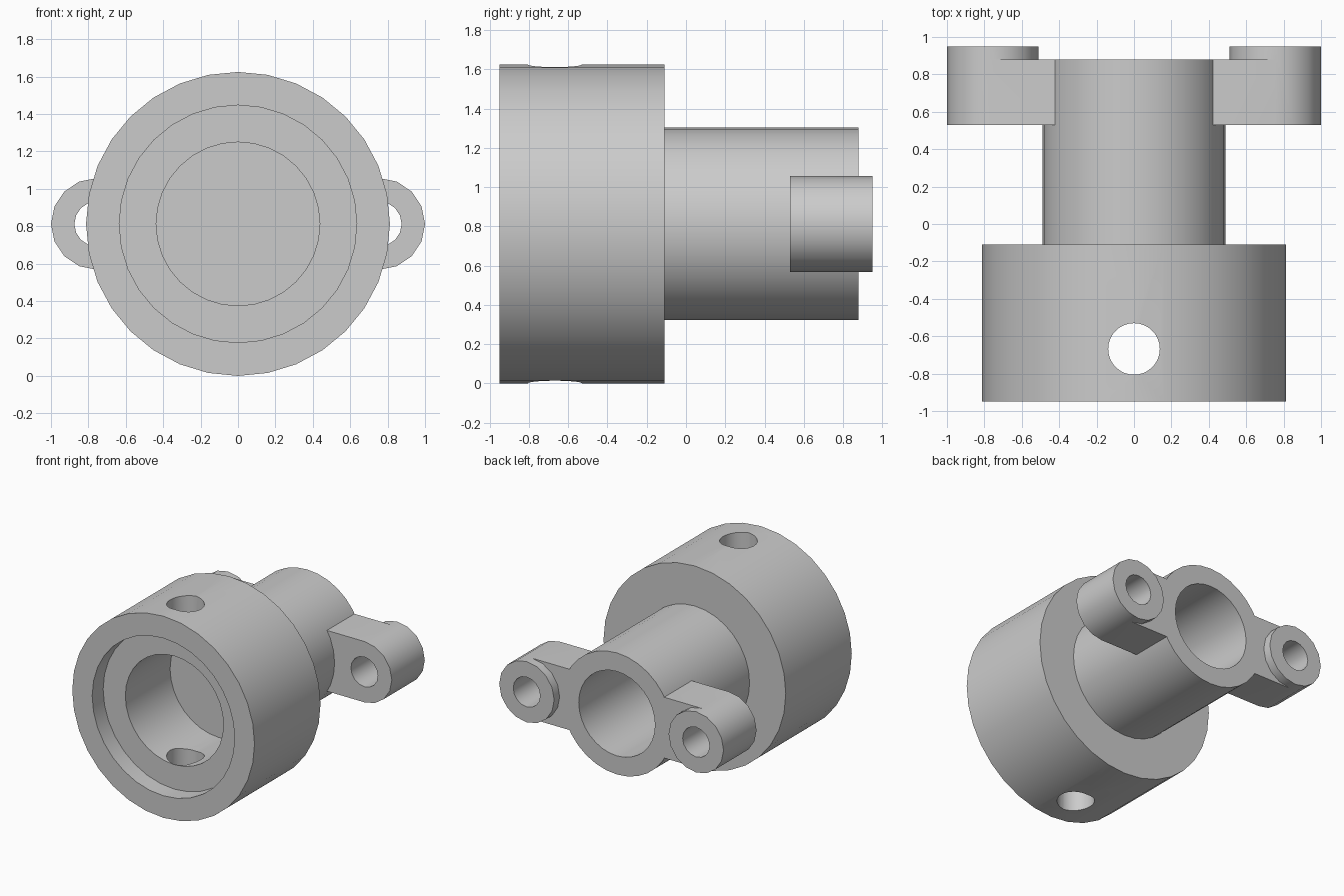
import bpy
import bmesh
import math
from mathutils import Vector

cube = bpy.data.objects.get("Cube")
if cube:
    bpy.data.objects.remove(cube, do_unlink=True)

AXIS_Z = 0.8125   # height of the main axis
EAR_X = 0.755     # sideways offset of the mounting ears
EAR_R = 0.245

grey = bpy.data.materials.new("plain grey")
grey.use_nodes = True
grey.diffuse_color = (0.6, 0.6, 0.6, 1)
grey.node_tree.nodes["Principled BSDF"].inputs["Base Color"].default_value = (0.6, 0.6, 0.6, 1)


def add_object(name, bm):
    bmesh.ops.recalc_face_normals(bm, faces=bm.faces)
    mesh = bpy.data.meshes.new(name)
    bm.to_mesh(mesh)
    bm.free()
    mesh.materials.append(grey)
    obj = bpy.data.objects.new(name, mesh)
    bpy.context.collection.objects.link(obj)
    return obj


def lathe(name, profile, sides):
    """Spin (radius, y) points around the main axis."""
    bm = bmesh.new()
    verts = [bm.verts.new((r, y, AXIS_Z)) for r, y in profile]
    edges = [bm.edges.new(pair) for pair in zip(verts, verts[1:])]
    bmesh.ops.spin(bm, geom=verts + edges, cent=(0, 0, AXIS_Z), axis=(0, 1, 0),
                   angle=math.tau, steps=sides, use_duplicate=False)
    bmesh.ops.remove_doubles(bm, verts=bm.verts, dist=0.0001)
    return add_object(name, bm)


def cylinder(name, radius, start, end, sides):
    start, end = Vector(start), Vector(end)
    bm = bmesh.new()
    bmesh.ops.create_cone(bm, cap_ends=True, segments=sides, radius1=radius,
                          radius2=radius, depth=(end - start).length)
    turn = Vector((0, 0, 1)).rotation_difference(end - start).to_matrix()
    bmesh.ops.rotate(bm, matrix=turn, verts=bm.verts)
    bmesh.ops.translate(bm, vec=(start + end) / 2, verts=bm.verts)
    return add_object(name, bm)


def box(name, low, high):
    low, high = Vector(low), Vector(high)
    bm = bmesh.new()
    bmesh.ops.create_cube(bm, size=1)
    bmesh.ops.scale(bm, vec=high - low, verts=bm.verts)
    bmesh.ops.translate(bm, vec=(low + high) / 2, verts=bm.verts)
    return add_object(name, bm)


def combine(target, tool, operation):
    tool.hide_render = True
    mod = target.modifiers.new("combine", 'BOOLEAN')
    mod.operation = operation
    mod.solver = 'EXACT'
    mod.object = tool
    bpy.context.view_layer.objects.active = target
    bpy.ops.object.modifier_apply(modifier=mod.name)
    bpy.data.objects.remove(tool, do_unlink=True)


# Cup with stepped mouth, closed floor, and a rear tube with a blind bore
body = lathe("cup_and_tube", [
    (0, -0.24), (0.4375, -0.24), (0.4375, -0.81), (0.635, -0.81),
    (0.635, -0.95), (AXIS_Z, -0.95), (AXIS_Z, -0.11), (0.49, -0.11),
    (0.49, 0.88), (0.34, 0.88), (0.34, -0.23), (0, -0.23)], 32)

# Pin hole through the top and bottom walls of the cup
combine(body, cylinder("pin_hole", 0.138, (0, -0.668, -0.2), (0, -0.668, 1.9), 32), 'DIFFERENCE')
parts = [body]

# Mounting ears: boss, arm to the tube, and screw hole
for side, sign in (("left", 1), ("right", -1)):
    x = sign * EAR_X
    ear = cylinder(side + "_ear", EAR_R, (x, 0.53, AXIS_Z), (x, 0.95, AXIS_Z), 16)
    inner = sign * 0.4
    arm = box("arm", (min(x, inner), 0.53, AXIS_Z - EAR_R),
              (max(x, inner), 0.88, AXIS_Z + EAR_R))
    combine(ear, arm, 'UNION')
    combine(ear, cylinder("screw_hole", 0.12, (x, 0.3, AXIS_Z), (x, 1.2, AXIS_Z), 16), 'DIFFERENCE')
    parts.append(ear)

# Smooth round walls, crisp rims
for obj in bpy.context.selected_objects:
    obj.select_set(False)
for obj in parts:
    obj.select_set(True)
bpy.context.view_layer.objects.active = body
bpy.ops.object.shade_smooth_by_angle(angle=math.radians(30))
